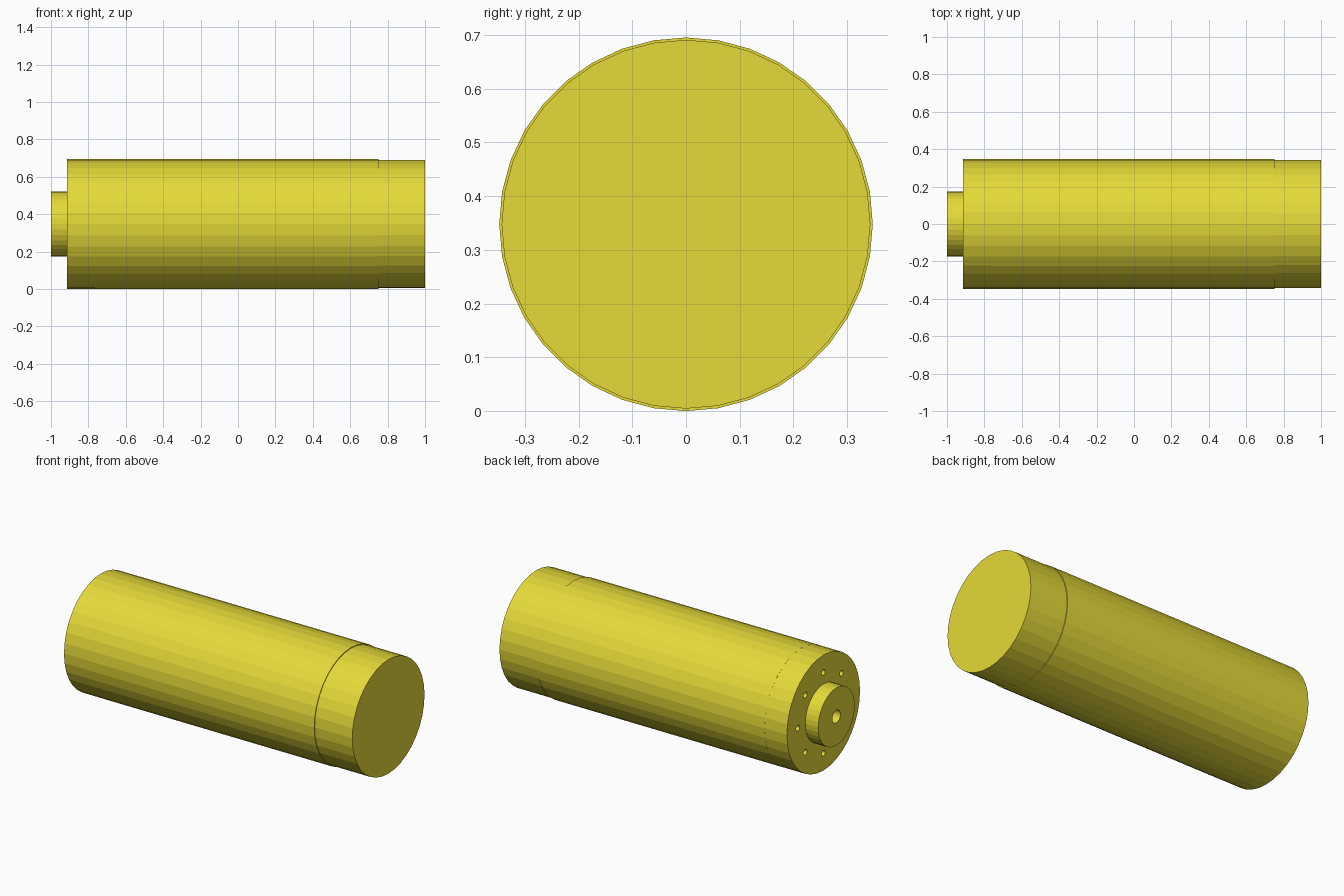
import bpy, bmesh
from math import cos, sin, pi, radians
from mathutils import Matrix

if "Cube" in bpy.data.objects:
    bpy.data.objects.remove(bpy.data.objects["Cube"])

R = 0.3475          # body radius, also the axis height
SIDES = 36

mat = bpy.data.materials.new("yellow_paint")
mat.diffuse_color = (0.78, 0.70, 0.04, 1)
mat.use_nodes = True
mat.node_tree.nodes["Principled BSDF"].inputs["Base Color"].default_value = mat.diffuse_color


def finish(name, bm):
    bmesh.ops.recalc_face_normals(bm, faces=bm.faces)
    mesh = bpy.data.meshes.new(name)
    bm.to_mesh(mesh)
    bm.free()
    obj = bpy.data.objects.new(name, mesh)
    bpy.context.collection.objects.link(obj)
    mesh.materials.append(mat)
    return obj


def turned(name, profile):
    """Closed solid turned about the x axis from (x, radius) points."""
    bm = bmesh.new()
    rings = [[bm.verts.new((x, r * sin(2 * pi * i / SIDES), R + r * cos(2 * pi * i / SIDES)))
              for i in range(SIDES)] for x, r in profile]
    for a, b in zip(rings, rings[1:]):
        for i in range(SIDES):
            j = (i + 1) % SIDES
            bm.faces.new((a[i], a[j], b[j], b[i]))
    bm.faces.new(rings[0])
    bm.faces.new(rings[-1])
    return finish(name, bm)


def add_drill(bm, x0, x1, y, z, r, sides):
    place = Matrix.Translation(((x0 + x1) / 2, y, z)) @ Matrix.Rotation(pi / 2, 4, 'Y')
    bmesh.ops.create_cone(bm, cap_ends=True, segments=sides, radius1=r, radius2=r,
                          depth=x1 - x0, matrix=place)


# Main body: front cap with boss, can, slightly narrower rear cover
front_cap = turned("front_cap", [(-1, 0.173), (-0.914, 0.173), (-0.914, R - 0.0005), (-0.765, R - 0.0005)])
turned("motor_can", [(-0.765, R), (0.75, R)])
turned("rear_cover", [(0.75, 0.343), (1, 0.343)])

# Shaft bore and ring of eight screw holes
bm = bmesh.new()
add_drill(bm, -1.05, -0.9, 0, R, 0.038, 24)
for k in range(8):
    a = radians(45 * k)
    add_drill(bm, -0.96, -0.84, 0.243 * sin(a), R + 0.243 * cos(a), 0.017, 16)
drills = finish("hole_cutters", bm)
drills.hide_render = True
drills.display_type = 'WIRE'

cut = front_cap.modifiers.new("holes", 'BOOLEAN')
cut.operation = 'DIFFERENCE'
cut.solver = 'EXACT'
cut.object = drills
